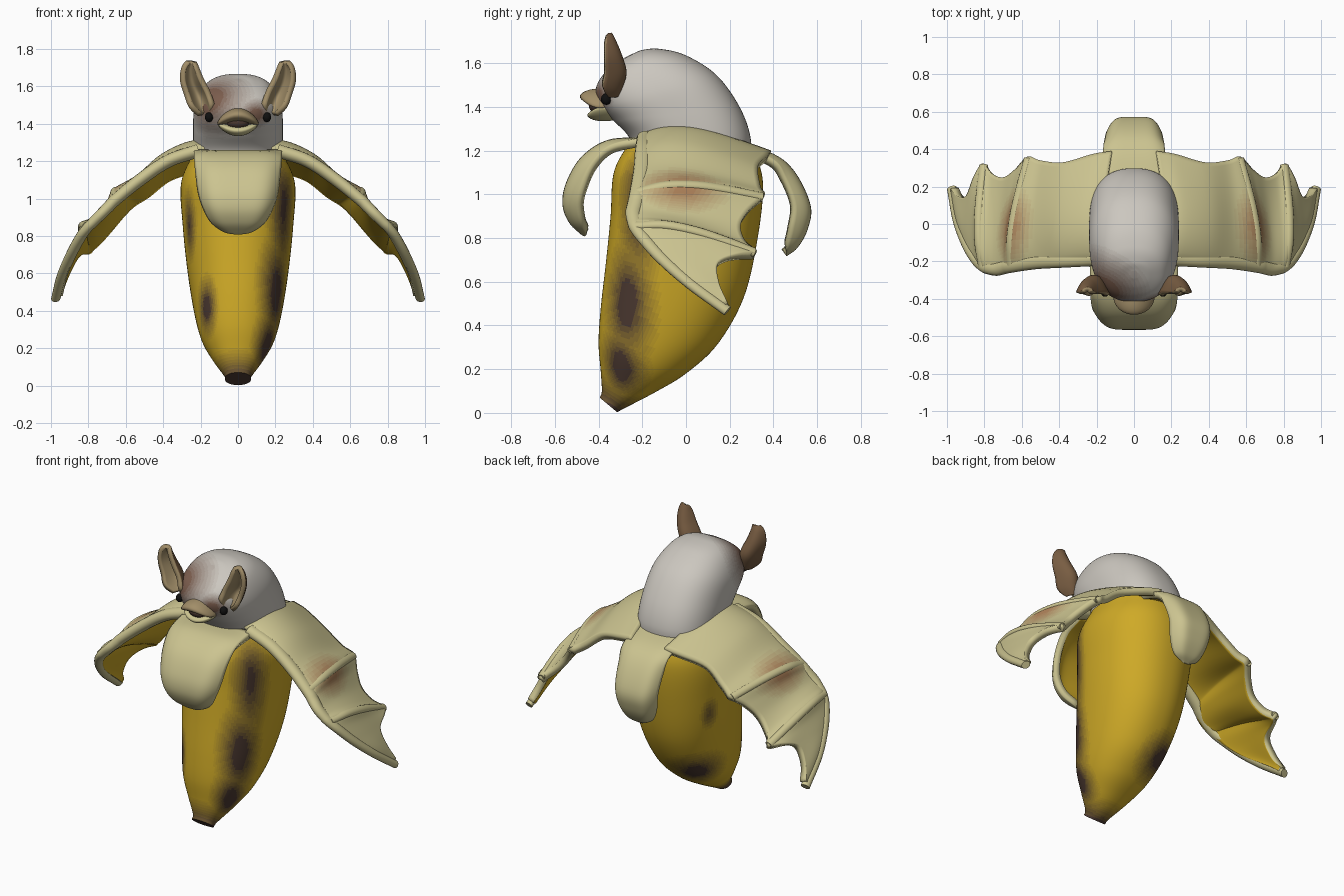
import bpy, bmesh, math
from mathutils import Vector

if "Cube" in bpy.data.objects:
    bpy.data.objects.remove(bpy.data.objects["Cube"])

YELLOW, CREAM = (0.62, 0.40, 0.02), (0.60, 0.55, 0.28)
BROWN, DARK, WHITE = (0.19, 0.11, 0.055), (0.07, 0.04, 0.03), (0.60, 0.57, 0.52)
RUST, TAN, BLACK = (0.42, 0.22, 0.10), (0.36, 0.27, 0.14), (0.005, 0.005, 0.005)
OUT = Vector((.55, 0, .83))  # outward direction of the wings


def mat(name, col):
    m = bpy.data.materials.get(name) or bpy.data.materials.new(name)
    m.diffuse_color = (*col, 1)
    m.use_nodes = True
    m.node_tree.nodes["Principled BSDF"].inputs["Base Color"].default_value = m.diffuse_color
    return m


def spline(rows, n):
    """Catmull-Rom through equal-length tuples, n steps per span."""
    p = [Vector(r) for r in rows]
    p = [2 * p[0] - p[1]] + p + [2 * p[-1] - p[-2]]
    out = []
    for i in range(1, len(p) - 2):
        a, b, c, d = p[i - 1:i + 3]
        for k in range(n):
            t = k / n
            out.append(0.5 * (2 * b + (c - a) * t + (2 * a - 5 * b + 4 * c - d) * t ** 2
                              + (3 * b - a - 3 * c + d) * t ** 3))
    return out + [p[-2]]


def grid(name, rows, mats, closed=False, flip=False):
    """Skin rows of points; closed rows are also capped."""
    bm = bmesh.new()
    vs = [[bm.verts.new(p) for p in r] for r in rows]
    m = len(vs[0])
    for a, b in zip(vs, vs[1:]):
        for j in range(m if closed else m - 1):
            k = (j + 1) % m
            q = [a[j], a[k], b[k], b[j]]
            bm.faces.new(q[::-1] if flip else q)
    if closed:
        bm.faces.new(vs[0] if flip else vs[0][::-1])
        bm.faces.new(vs[-1][::-1] if flip else vs[-1])
    me = bpy.data.meshes.new(name)
    bm.to_mesh(me)
    bm.free()
    ob = bpy.data.objects.new(name, me)
    bpy.context.collection.objects.link(ob)
    for x in mats:
        me.materials.append(x)
    smooth(ob)
    return ob


def smooth(ob):
    bpy.ops.object.select_all(action='DESELECT')
    bpy.context.view_layer.objects.active = ob
    ob.select_set(True)
    bpy.ops.object.shade_smooth_by_angle(angle=math.radians(50))


def loft(name, table, mats, n=2.2, steps=12, seg=120):
    """Table rows: front y, front z, back y, back z, half width."""
    def pw(v):
        return math.copysign(abs(v) ** (2 / n), v)
    rows = []
    for fy, fz, by, bz, hw in spline(table, steps):
        ring = []
        for k in range(seg):
            a = 2 * math.pi * k / seg
            c, s = pw(math.cos(a)) / 2, pw(math.sin(a))
            ring.append((hw * s, (fy + by) / 2 + (fy - by) * c, (fz + bz) / 2 + (fz - bz) * c))
        rows.append(ring)
    return grid(name, rows, mats, closed=True)


def paint(ob, base, tone, blobs, under=None, steps=9):
    """Soft blotches: blended materials by distance to ellipsoid blobs."""
    first = len(ob.data.materials)
    for i in range(1, steps + 1):
        f = i / steps
        ob.data.materials.append(mat(f"{ob.name}_tone_{i}", [a + (b - a) * f for a, b in zip(base, tone)]))
        if under:
            ob.data.materials.append(under)
    for p in ob.data.polygons:
        v = 0
        for c, r in blobs:
            d = math.sqrt(sum(((p.center[k] - c[k]) / r[k]) ** 2 for k in range(3)))
            v = max(v, 1.3 * (1 - d))
        i = min(steps, int(v * (steps + 1)))
        if i > 0:
            p.material_index = first + (i - 1) * (2 if under else 1)


def thicken(ob, t, mirror=False):
    s = ob.modifiers.new("thickness", 'SOLIDIFY')
    s.thickness, s.offset, s.material_offset = t, -1, 1
    if mirror:
        mirrored(ob)


def mirrored(ob):
    ob.modifiers.new("mirror", 'MIRROR').use_axis[0] = True


def ball(name, loc, size, m, bend=0):
    """Ellipsoid, optionally arched in z along x."""
    bpy.ops.mesh.primitive_uv_sphere_add(segments=32, ring_count=20, radius=1)
    ob = bpy.context.object
    ob.name = name
    for v in ob.data.vertices:
        p = Vector([v.co[k] * size[k] for k in range(3)])
        p.z += bend * p.x ** 2
        v.co = p + Vector(loc)
    ob.data.materials.append(m)
    smooth(ob)
    return ob


yellow, cream, dark = mat("peel_yellow", YELLOW), mat("peel_cream", CREAM), mat("dark_brown", DARK)
brown, tan, black = mat("brown", BROWN), mat("tan", TAN), mat("black", BLACK)

# Curved fruit body with bruises
body = loft("body", [
    (-.395, .07, -.315, .003, .07), (-.385, .10, -.28, .022, .075), (-.39, .19, -.14, .095, .135),
    (-.40, .32, 0, .18, .195), (-.39, .48, .145, .315, .235), (-.365, .70, .265, .53, .27),
    (-.345, .90, .328, .80, .295), (-.33, 1.10, .352, 1.05, .305), (-.26, 1.24, .31, 1.21, .25)], [yellow])
paint(body, YELLOW, DARK, [
    ((0, -.36, .02), (.25, .2, .2)), ((.22, -.28, .5), (.17, .18, .38)), ((.28, -.24, .95), (.17, .16, .5)),
    ((.16, -.3, .2), (.13, .16, .28)), ((-.12, .07, .3), (.2, .22, .2)), ((-.17, -.33, .42), (.08, .12, .2)),
    ((-.28, .15, .7), (.06, .09, .14)), ((-.28, -.2, .85), (.08, .1, .25))])

# Pale peeled head
head = loft("head", [
    (-.25, 1.14, .29, 1.14, .235), (-.255, 1.25, .295, 1.26, .238), (-.33, 1.335, .245, 1.40, .24),
    (-.39, 1.395, .14, 1.545, .235), (-.415, 1.46, .0, 1.635, .205), (-.395, 1.525, -.12, 1.665, .16),
    (-.345, 1.58, -.20, 1.66, .09), (-.29, 1.62, -.25, 1.64, .02)], [mat("flesh", WHITE)], n=2.4)
paint(head, WHITE, (.2, .11, .075), [((-.15, -.34, 1.53), (.26, .26, .24)), ((.1, -.4, 1.45), (.13, .1, .1))])


# Folded-down peel flaps: y, z, half width, edge curl y, edge curl z
def flap(name, table, flip):
    rows = [[(hw * s, y + cy * abs(s) ** 5, z + cz * abs(s) ** 5) for s in [k / 20 for k in range(-20, 21)]]
            for y, z, hw, cy, cz in spline(table, 6)]
    thicken(grid(name, rows, [cream, yellow], flip=flip), .04)


flap("front_flap", [
    (-.20, 1.262, .235, 0, 0), (-.36, 1.248, .235, .01, -.03), (-.48, 1.17, .228, .05, -.04),
    (-.55, 1.05, .215, .08, -.02), (-.565, .95, .19, .08, 0), (-.535, .87, .145, .06, 0),
    (-.485, .82, .075, .03, 0), (-.465, .807, .01, 0, 0)], True)
flap("back_flap", [
    (.22, 1.235, .17, 0, 0), (.40, 1.185, .165, 0, -.03), (.50, 1.10, .158, -.05, -.03),
    (.57, .95, .148, -.08, 0), (.557, .84, .13, -.08, 0), (.51, .755, .088, -.05, 0),
    (.46, .716, .015, 0, 0)], False)

# Peel wings: leading edge, trailing edge (scalloped), membrane bulge
wing = [
    (.12, -.19, 1.27, .12, .39, 1.20, .07), (.22, -.20, 1.27, .22, .375, 1.18, .08),
    (.38, -.21, 1.215, .38, .33, 1.13, .06),
    (.53, -.22, 1.115, .50, .34, 1.04, .04), (.66, -.24, 1.01, .57, .36, .995, .06),
    (.70, -.25, .97, .64, .29, .93, .03), (.74, -.26, .93, .70, .25, .86, .02),
    (.78, -.255, .89, .76, .27, .79, .035), (.81, -.245, .86, .81, .325, .74, .055),
    (.85, -.21, .81, .86, .25, .73, .02), (.90, -.13, .72, .90, .15, .69, .01),
    (.95, 0, .605, .945, .15, .60, .01), (.982, .17, .48, .982, .19, .505, .0)]
rows = []
for r in spline(wing, 6):
    a, b = Vector(r[:3]), Vector(r[3:6])
    rows.append([a.lerp(b, k / 24) + OUT * r[6] * math.sin(math.pi * (k / 24) ** .75) for k in range(25)])
wings = grid("wings", rows, [cream, yellow], flip=True)
paint(wings, CREAM, RUST, [((.64, -.02, 1.02), (.16, .24, .14))], under=yellow)
thicken(wings, .045, True)


# Wing bones: leading arm and finger ridges
def bone(name, pts, r0, r1):
    path = spline(pts, 6)
    rings = []
    for i, p in enumerate(path):
        t = (path[min(i + 1, len(path) - 1)] - path[max(i - 1, 0)]).normalized()
        u = t.cross(OUT + Vector((0, .1, 0))).normalized()
        w = t.cross(u)
        r = r0 + (r1 - r0) * i / (len(path) - 1)
        rings.append([p + r * (u * 1.25 * math.cos(k * math.pi / 8) + w * math.sin(k * math.pi / 8))
                      for k in range(16)])
    mirrored(grid(name, rings, [cream], closed=True, flip=True))


bone("wing_arm", [(x - .008, y + .02, z - .014) for x, y, z, *_ in wing[1:]], .036, .022)
for i, c in enumerate((4, 8)):
    r = wing[c]
    a, b = Vector(r[:3]), Vector(r[3:6])
    pts = [a.lerp(b, t) + OUT * (r[6] * math.sin(math.pi * t ** .75) - .014)
           for t in (.03, .25, .5, .75, .98)]
    bone(f"wing_finger_{i + 1}", pts, .02, .02)

# Cupped ears: centre x, y, z, half width, cup depth
ear = [(.175, -.33, 1.46, .02, .03), (.195, -.315, 1.50, .043, .07), (.217, -.30, 1.56, .045, .075),
       (.245, -.32, 1.63, .038, .055), (.255, -.345, 1.69, .024, .03), (.25, -.363, 1.725, .006, .005)]
rows = [[(x + w * s, y - d * s * s, z) for s in [k / 10 for k in range(-10, 11)]]
        for x, y, z, w, d in spline(ear, 6)]
thicken(grid("ears", rows, [tan, brown]), .028, True)

# Face: eyes, lips and mouth
mirrored(ball("eyes", (.155, -.365, 1.435), (.022, .024, .026), black))
ball("upper_lip", (0, -.39, 1.447), (.11, .095, .037), tan, -3.8)
ball("lower_lip", (0, -.375, 1.362), (.105, .076, .028), cream, 3)
ball("mouth", (0, -.40, 1.405), (.06, .045, .035), dark)
